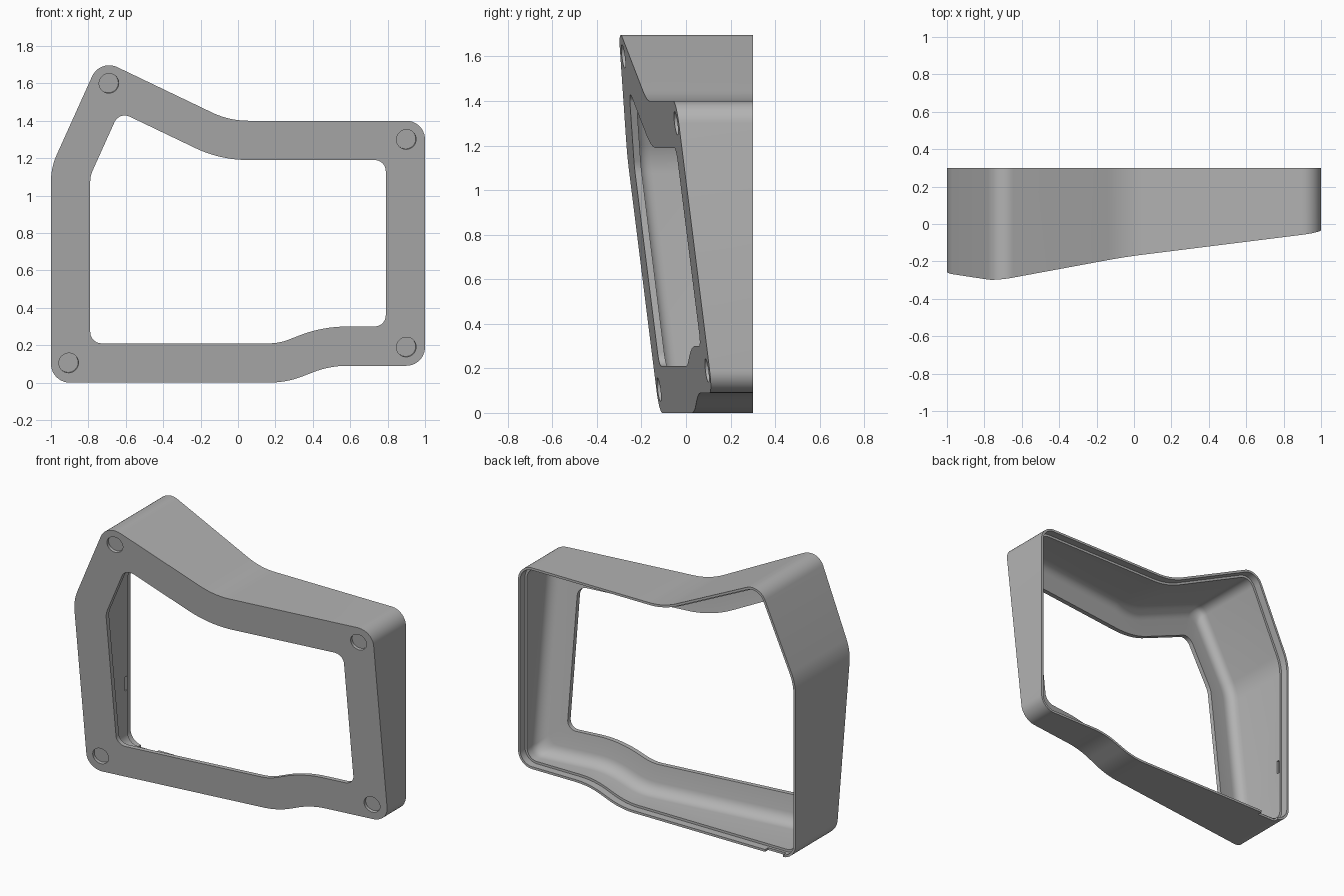
import bpy, bmesh, math
from mathutils import Vector

cube = bpy.data.objects.get("Cube")
if cube:
    bpy.data.objects.remove(cube, do_unlink=True)

# Single grey plastic
grey = bpy.data.materials.new("grey_plastic")
grey.use_nodes = True
colour = (0.45, 0.45, 0.45, 1)
grey.diffuse_color = colour
grey.node_tree.nodes["Principled BSDF"].inputs["Base Color"].default_value = colour

# Outline corners, counter-clockwise from the front: x, z, corner radius
OUTLINE = [(-1, 0, .1), (.26, 0, .5), (.49, .09, .5), (1, .09, .1),
           (1, 1.4, .1), (-.047, 1.4, .45), (-.738, 1.731, .1), (-1, 1.15, .35)]
BACK = 0.3
WALL, LIP, PLATE, FILLET, BORDER = 0.03, 0.015, 0.03, 0.07, 0.21
STEPS = 10


def front_y(x, z):
    """Tilted front plane."""
    return 0.005 + 0.125 * x - 0.125 * z


def rounded_loop(inset):
    """Outline moved inwards, with every corner rounded by an arc."""
    pts = [Vector(p[:2]) for p in OUTLINE]
    n = len(pts)
    loop = []
    for i, p in enumerate(pts):
        d0 = (p - pts[i - 1]).normalized()
        d1 = (pts[(i + 1) % n] - p).normalized()
        n0, n1 = Vector((-d0.y, d0.x)), Vector((-d1.y, d1.x))
        miter = (n0 + n1) / (1 + n0.dot(n1))
        side = 1 if d0.cross(d1) > 0 else -1
        radius = max(OUTLINE[i][2] - side * inset, 0.06)
        centre = p + miter * (inset + side * radius)
        start = math.atan2(-side * n0.y, -side * n0.x)
        turn = math.atan2(d0.cross(d1), d0.dot(d1))
        for k in range(STEPS + 1):
            a = start + turn * k / STEPS
            loop.append(centre + radius * Vector((math.cos(a), math.sin(a))))
    return loop


def make_object(name, bm):
    bmesh.ops.recalc_face_normals(bm, faces=bm.faces)
    mesh = bpy.data.meshes.new(name)
    bm.to_mesh(mesh)
    bm.free()
    obj = bpy.data.objects.new(name, mesh)
    bpy.context.collection.objects.link(obj)
    mesh.materials.append(grey)
    return obj


# Wall section: (inset, distance, measured from the front plane or the back)
section = [(0, 0, "front"), (0, 0, "back"), (LIP, 0, "back"),
           (LIP, 0.05, "back"), (WALL, 0.05, "back")]
for k in range(7):
    a = math.pi / 2 * k / 6
    section.append((WALL + FILLET * (1 - math.cos(a)),
                    PLATE + FILLET * (1 - math.sin(a)), "front"))
section += [(BORDER, PLATE, "front"), (BORDER, 0, "front")]

# Hollow frame swept around the outline
bm = bmesh.new()
rings = []
for inset, dist, origin in section:
    rings.append([bm.verts.new((p.x, BACK - dist if origin == "back"
                                else front_y(p.x, p.y) + dist, p.y))
                  for p in rounded_loop(inset)])
for r, ring in enumerate(rings):
    nxt = rings[(r + 1) % len(rings)]
    for i in range(len(ring)):
        j = (i + 1) % len(ring)
        bm.faces.new((ring[i], ring[j], nxt[j], nxt[i]))
frame = make_object("bezel_frame", bm)

cutters = []

# Shallow round recesses in the front corners
normal = Vector((0.125, -1, -0.125)).normalized()
for x, z in [(-.69, 1.6), (.9, 1.3), (.9, .19), (-.905, .105)]:
    bm = bmesh.new()
    bmesh.ops.create_cone(bm, cap_ends=True, segments=40, radius1=.053,
                          radius2=.053, depth=.04)
    cutter = make_object("recess_cutter", bm)
    cutter.rotation_mode = "QUATERNION"
    cutter.rotation_quaternion = normal.to_track_quat("Z", "Y")
    cutter.location = (x, front_y(x, z), z)
    cutters.append(cutter)


def box_cutter(name, low, high):
    bm = bmesh.new()
    bmesh.ops.create_cube(bm, size=1)
    low, high = Vector(low), Vector(high)
    bmesh.ops.scale(bm, vec=high - low, verts=bm.verts)
    bmesh.ops.translate(bm, vec=(low + high) / 2, verts=bm.verts)
    cutters.append(make_object(name, bm))


# Cable notch in the lower back rim and a small latch slot in the side wall
box_cutter("notch_cutter", (-.91, .268, -.05), (-.78, .35, .06))
box_cutter("slot_cutter", (-.985, .222, .38), (-.94, .242, .47))

# Apply the cuts, then shade
bpy.context.view_layer.objects.active = frame
for cutter in cutters:
    cutter.hide_render = True
    mod = frame.modifiers.new("cut", "BOOLEAN")
    mod.operation = "DIFFERENCE"
    mod.solver = "EXACT"
    mod.object = cutter
    bpy.ops.object.modifier_apply(modifier=mod.name)
    bpy.data.objects.remove(cutter, do_unlink=True)
bpy.ops.object.select_all(action="DESELECT")
frame.select_set(True)
bpy.ops.object.shade_smooth_by_angle(angle=math.radians(30))
